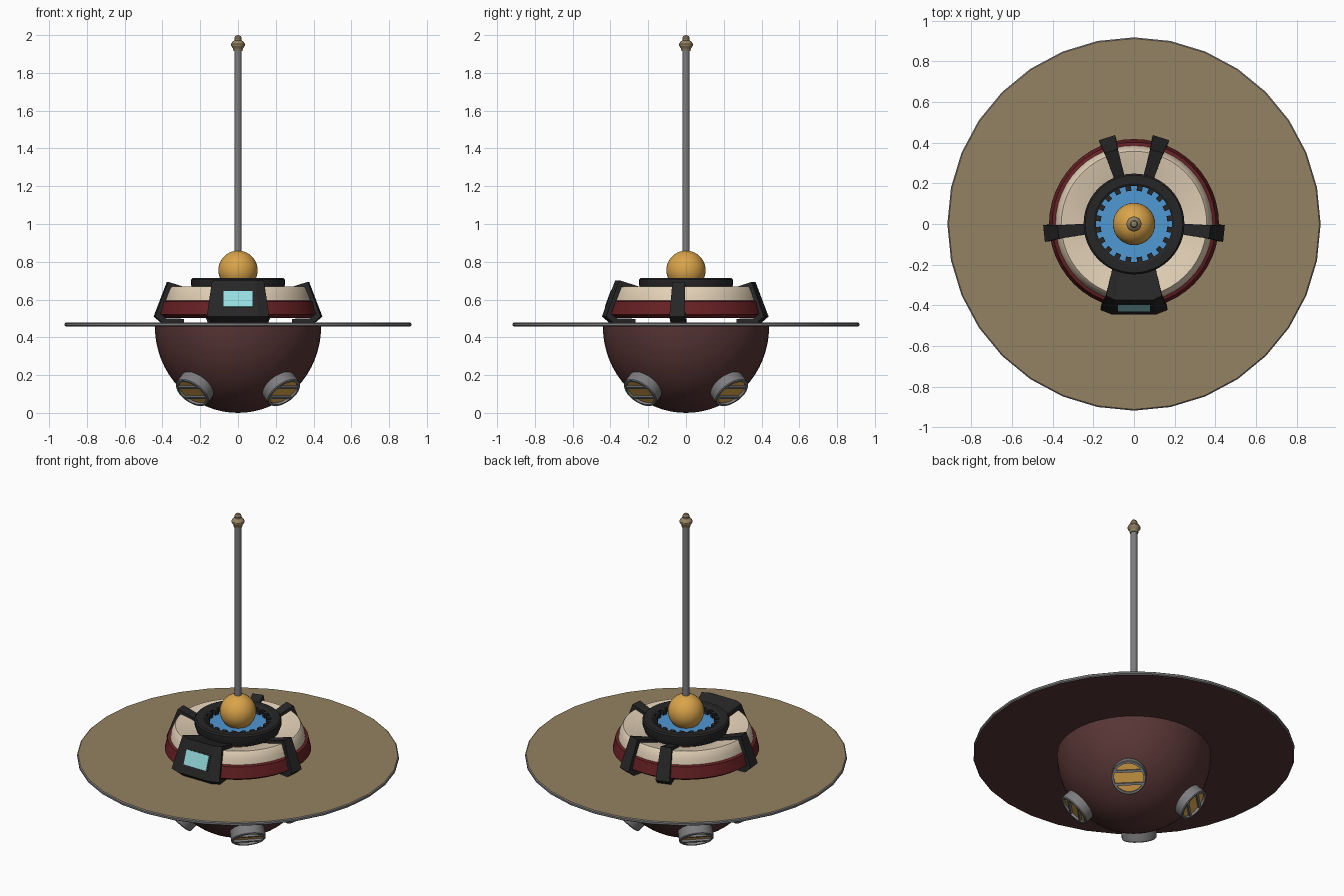
import bpy, bmesh, math
from mathutils import Vector, Matrix

cube = bpy.data.objects.get("Cube")
if cube:
    bpy.data.objects.remove(cube, do_unlink=True)


def mat(name, *rgb):
    # Flat colour from 0-255 display values, stored linear
    lin = [((c / 255 + 0.055) / 1.055) ** 2.4 for c in rgb] + [1]
    m = bpy.data.materials.new(name)
    m.use_nodes = True
    m.diffuse_color = lin
    b = m.node_tree.nodes["Principled BSDF"]
    b.inputs["Base Color"].default_value = lin
    b.inputs["Roughness"].default_value = 0.7
    return m


TAN = mat("tan", 148, 130, 98)
MAROON = mat("maroon", 88, 53, 53)
RED = mat("dark red", 104, 33, 36)
CREAM = mat("cream", 226, 208, 182)
BLACK = mat("black", 38, 38, 39)
BLUE = mat("blue", 78, 152, 212)
GOLD = mat("gold", 218, 164, 74)
GREY = mat("grey", 125, 125, 127)
CYAN = mat("pale cyan", 150, 222, 224)


def finish(name, bm, mats, matrix=None, smooth=True):
    bmesh.ops.recalc_face_normals(bm, faces=bm.faces)
    me = bpy.data.meshes.new(name)
    bm.to_mesh(me)
    bm.free()
    for m in mats:
        me.materials.append(m)
    ob = bpy.data.objects.new(name, me)
    bpy.context.collection.objects.link(ob)
    if matrix:
        ob.matrix_world = matrix
    if smooth:
        bpy.ops.object.select_all(action="DESELECT")
        ob.select_set(True)
        bpy.context.view_layer.objects.active = ob
        bpy.ops.object.shade_smooth_by_angle(angle=math.radians(32))
    return ob


def lathe(name, profile, mats, segs=48, matrix=None, rule=None, closed=False):
    # Spin an (r, z) profile about z; rule picks a material from each face
    bm = bmesh.new()
    pts = list(profile) + ([profile[0]] if closed else [])
    vs = [bm.verts.new((r, 0, z)) for r, z in pts]
    es = [bm.edges.new(p) for p in zip(vs, vs[1:])]
    bmesh.ops.spin(bm, geom=vs + es, cent=(0, 0, 0), axis=(0, 0, 1),
                   angle=math.tau, steps=segs, use_merge=False)
    bmesh.ops.remove_doubles(bm, verts=bm.verts, dist=1e-5)
    bmesh.ops.recalc_face_normals(bm, faces=bm.faces)
    bm.normal_update()
    if rule:
        for f in bm.faces:
            f.material_index = rule(f)
    return finish(name, bm, mats, matrix)


def box(name, size, m, matrix):
    bm = bmesh.new()
    bmesh.ops.create_cube(bm, size=1)
    bmesh.ops.scale(bm, vec=size, verts=bm.verts)
    return finish(name, bm, [m], matrix, smooth=False)


def arc(radius, zc, a0, a1, n, squash=1):
    return [(max(0, radius * math.cos(a)), zc + squash * radius * math.sin(a))
            for a in (math.radians(a0 + (a1 - a0) * i / n) for i in range(n + 1))]


def clamp(name, profile, angle, setback=0):
    # Bent bar: (r, z, half width) outline, ends swept back by setback
    bm = bmesh.new()
    cols = []
    for u in (-1, -0.66, 0.66, 1):
        back = setback if abs(u) == 1 else 0
        cols.append([bm.verts.new((r - back, u * w, z)) for r, z, w in profile])
    n = len(profile)
    for a, b in zip(cols, cols[1:]):
        for i in range(n):
            j = (i + 1) % n
            bm.faces.new((a[i], a[j], b[j], b[i]))
    for c in (cols[0], cols[-1]):
        bm.faces.new(c)
    return finish(name, bm, [BLACK], Matrix.Rotation(math.radians(angle), 4, "Z"), smooth=False)


# Wide disc: tan above, maroon below, grey edge
def disc_rule(f):
    return 0 if f.normal.z > 0.9 else 1 if f.normal.z < -0.9 else 2


lathe("wide_disc", [(0, .457), (.912, .457), (.918, .462), (.918, .473), (.912, .478), (0, .478)],
      [TAN, MAROON, GREY], 32, rule=disc_rule)

# Lower bowl
lathe("lower_bowl", arc(.44, .457, -90, 0, 16, .457 / .44), [MAROON])

# Four portholes on the bowl diagonals
ring = [(.085, 0), (.098, 0), (.1, .01), (.1, .085), (.096, .09), (.085, .09)]
for k in range(4):
    a = math.radians(45 + 90 * k)
    h = math.sqrt(0.5)
    d = Vector((h * math.cos(a), h * math.sin(a), -h))
    m = Matrix.Translation(Vector((0, 0, .45)) + d * .4) @ d.to_track_quat("Z", "Y").to_matrix().to_4x4()
    lathe(f"porthole_ring_{k + 1}", ring, [GREY], 24, m, closed=True)
    lathe(f"porthole_glass_{k + 1}", [(0, .076), (.088, .076), (.088, .04), (0, .04)], [GOLD], 24, m)
    for s in (-1, 1):
        box(f"porthole_bar_{k + 1}_{'lower' if s < 0 else 'upper'}", (.158, .014, .014), GREY,
            m @ Matrix.Translation((0, s * .038, .081)))

# Upper hull: red skirt and cream dished rim
lathe("red_skirt", [(0, .503), (.39, .503), (.418, .522), (.402, .59), (.38, .597)], [RED])
lathe("cream_rim", [(.388, .585), (.38, .625), (.364, .662), (.358, .668), (.35, .667), (.2, .622)], [CREAM])

# Clamps gripping the hull, and the wide front visor
arm = [(.22, .645, .026), (.375, .694, .033), (.445, .51, .042), (.405, .476, .04), (.29, .476, .034),
       (.29, .498, .034), (.385, .5, .038), (.418, .525, .04), (.362, .662, .033), (.22, .618, .026)]
for name, ang in (("left_clamp", -6), ("right_clamp", 186),
                  ("back_left_clamp", 72.6), ("back_right_clamp", 107.4)):
    clamp(name, arm, ang)
visor = [(r, z + (.008 if z > .6 else 0), w * f)
         for (r, z, w), f in zip(arm, (3.9, 4.15, 3.95, 3.6, 3.8, 3.8, 3.7, 3.9, 4.1, 3.9))]
clamp("front_visor", visor, -90, setback=.022)

# Visor window, a thin plate lying on the sloped face
lo, hi = Vector((0, -.445, .51)), Vector((0, -.375, .702))
up = (hi - lo).normalized()
out = Vector((1, 0, 0)).cross(up)
basis = Matrix((Vector((1, 0, 0)), up, out)).transposed().to_4x4()
place = Matrix.Translation(lo.lerp(hi, .48)) @ basis
for name, w, hgt, t, m in (("window", .156, .088, .008, CYAN),
                           ("window_frame", .176, .108, .004, BLACK)):
    box(name, (w, hgt, t), m, place)

# Top collar with blue well and teeth
lathe("top_collar", [(.188, .64), (.235, .64), (.248, .675), (.248, .705), (.24, .714), (.2, .714), (.188, .706)],
      [BLACK], closed=True)
lathe("blue_well", [(0, .678), (.192, .678), (.192, .62), (0, .62)], [BLUE])
TEETH = 20
for k in range(TEETH):
    m = Matrix.Rotation(math.tau * (k + .5) / TEETH, 4, "Z") @ Matrix.Translation((.178, 0, .69))
    box(f"collar_tooth_{k + 1}", (.028, .027, .032), BLACK, m)

# Gold ball, mast and finial
lathe("gold_ball", arc(.104, .755, -90, 90, 20), [GOLD], 32)
lathe("mast", [(0, .66), (.019, .66), (.019, 1.925), (0, 1.925)], [GREY], 20)
lathe("mast_finial", [(0, 1.915), (.024, 1.915), (.026, 1.93), (.036, 1.942), (.037, 1.952), (.03, 1.965),
                      (.018, 1.972), (.02, 1.985), (.014, 1.996), (0, 2)], [TAN], 20)
